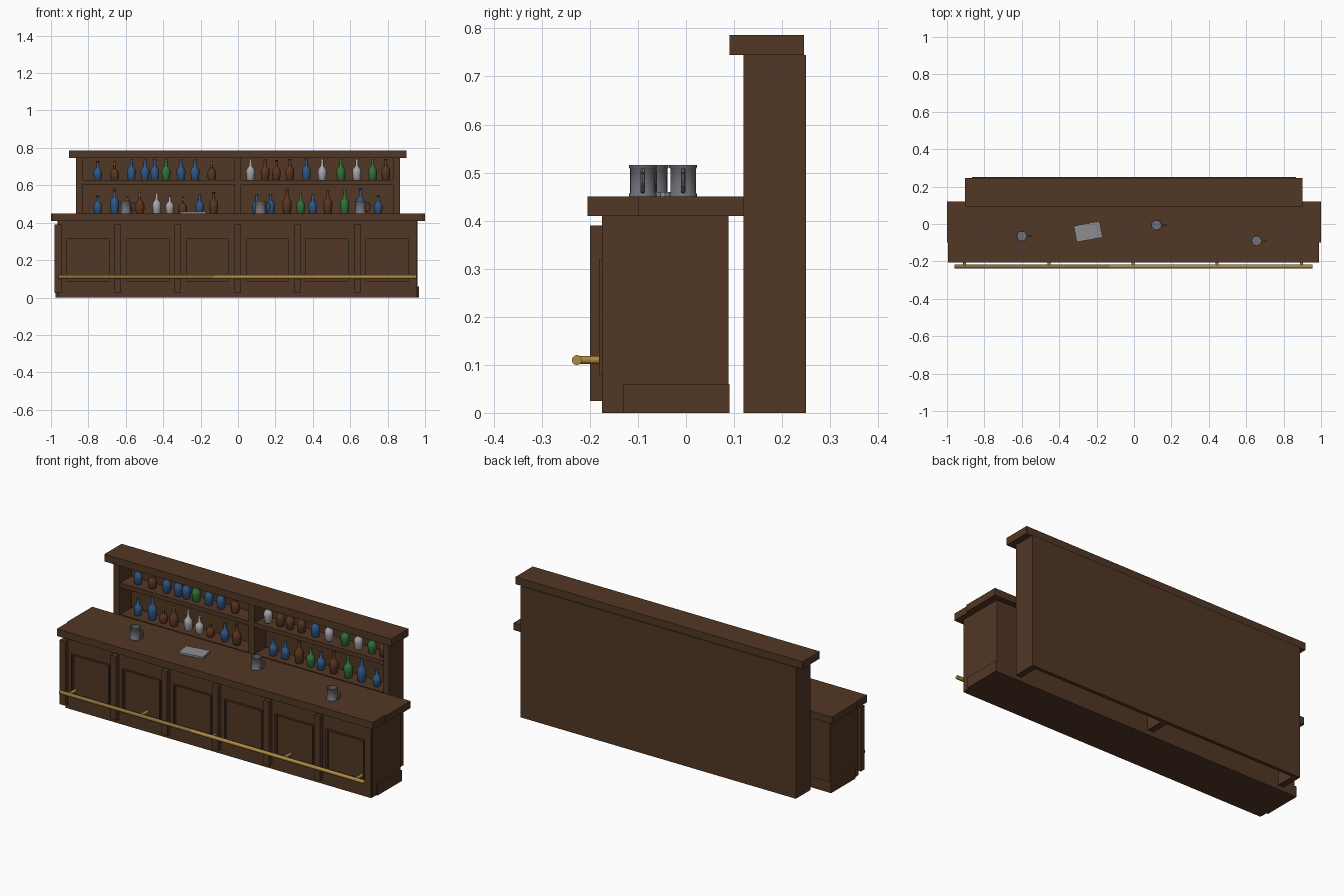
import bpy, bmesh, math
from mathutils import Matrix, Vector

if "Cube" in bpy.data.objects:
    bpy.data.objects.remove(bpy.data.objects["Cube"])


def material(name, rgb):
    m = bpy.data.materials.new(name)
    m.diffuse_color = (*rgb, 1)
    m.use_nodes = True
    m.node_tree.nodes["Principled BSDF"].inputs["Base Color"].default_value = m.diffuse_color
    return m


WOOD = material("dark wood", (0.085, 0.038, 0.018))
BLUE = material("blue glass", (0.028, 0.095, 0.23))
GREEN = material("green glass", (0.03, 0.17, 0.04))
BROWN = material("brown glass", (0.10, 0.036, 0.014))
CLEAR = material("clear glass", (0.38, 0.38, 0.41))
BRASS = material("brass", (0.42, 0.25, 0.055))
OLD_BRASS = material("aged brass", (0.27, 0.16, 0.04))
STEEL = material("pewter", (0.16, 0.16, 0.18))
CLOTH = material("grey cloth", (0.27, 0.27, 0.28))


def add_object(name, bm, mats, smooth=False):
    bmesh.ops.recalc_face_normals(bm, faces=bm.faces)
    me = bpy.data.meshes.new(name)
    bm.to_mesh(me)
    bm.free()
    for m in mats:
        me.materials.append(m)
    ob = bpy.data.objects.new(name, me)
    bpy.context.collection.objects.link(ob)
    if smooth:
        bpy.ops.object.select_all(action='DESELECT')
        ob.select_set(True)
        bpy.context.view_layer.objects.active = ob
        bpy.ops.object.shade_smooth_by_angle(angle=math.radians(40))
    return ob


def add_box(bm, x0, x1, y0, y1, z0, z1):
    mat = Matrix.Translation(((x0 + x1) / 2, (y0 + y1) / 2, (z0 + z1) / 2)) \
        @ Matrix.Diagonal((x1 - x0, y1 - y0, z1 - z0, 1))
    bmesh.ops.create_cube(bm, size=1, matrix=mat)


def boxes(name, items, mat=WOOD):
    bm = bmesh.new()
    for b in items:
        add_box(bm, *b)
    return add_object(name, bm, [mat])


def frame(x0, x1, z0, z1, wx, zb, zt, y0, y1):
    """Four bars around a rectangular opening."""
    return [(x0, x0 + wx, y0, y1, z0, z1), (x1 - wx, x1, y0, y1, z0, z1),
            (x0 + wx, x1 - wx, y0, y1, z0, zb), (x0 + wx, x1 - wx, y0, y1, zt, z1)]


def lathe(bm, profile, centre, segs=14, mat_index=0):
    """Revolve (radius, height) points; zero radius closes the end."""
    rings = []
    for r, z in profile:
        if r == 0:
            rings.append([bm.verts.new(centre + Vector((0, 0, z)))])
        else:
            rings.append([bm.verts.new(centre + Vector((r * math.cos(a), r * math.sin(a), z)))
                          for a in (2 * math.pi * k / segs for k in range(segs))])
    for a, b in zip(rings, rings[1:]):
        for k in range(segs):
            n = (k + 1) % segs
            if len(a) == 1:
                f = bm.faces.new((a[0], b[n], b[k]))
            elif len(b) == 1:
                f = bm.faces.new((a[k], a[n], b[0]))
            else:
                f = bm.faces.new((a[k], a[n], b[n], b[k]))
            f.material_index = mat_index


def cylinder(bm, p, q, r, segs=12):
    p, q = Vector(p), Vector(q)
    rot = (q - p).to_track_quat('Z', 'Y').to_matrix().to_4x4()
    bmesh.ops.create_cone(bm, cap_ends=True, segments=segs, radius1=r, radius2=r,
                          depth=(q - p).length, matrix=Matrix.Translation((p + q) / 2) @ rot)


# Counter body, plinth and top boards
boxes("counter_body", [(-0.965, 0.96, -0.165, 0.088, 0, 0.41)])
boxes("counter_plinth", [(-0.975, 0.968, -0.13, 0.09, 0, 0.06)])
boxes("counter_top", [(-0.995, 0.99, -0.205, -0.1, 0.41, 0.45),
                      (-1, 1, -0.1, 0.12, 0.41, 0.45)])

# Front bays: frame, moulding around the recess
bays, mouldings, pilasters = [], [], []
for i in range(6):
    x = -0.9625 + 0.32 * i
    end = min(x + 0.32, 0.962)
    bays += frame(x, end, 0, 0.41, 0.04, 0.08, 0.32, -0.175, -0.165)
    mouldings += frame(x + 0.04, end - 0.04, 0.08, 0.32, 0.007, 0.088, 0.312, -0.181, -0.165)
    pilasters.append((x - 0.0175, x + 0.0175, -0.2, -0.17, 0.025, 0.39))
boxes("front_frames", bays)
boxes("panel_mouldings", mouldings)
boxes("pilasters", pilasters)

# Foot rail and its brackets
for name, x0, x1, m in (("foot_rail_left", -0.96, -0.13, OLD_BRASS),
                        ("foot_rail_right", -0.13, 0.955, BRASS)):
    bm = bmesh.new()
    cylinder(bm, (x0, -0.227, 0.11), (x1, -0.227, 0.11), 0.0105)
    add_object(name, bm, [m], True)
bm = bmesh.new()
for i in range(5):
    x = -0.905 + 0.45 * i
    cylinder(bm, (x, -0.227, 0.11), (x, -0.165, 0.11), 0.008)
add_object("rail_brackets", bm, [BRASS], True)

# Back bar: sides, divider, back, shelves, cap
boxes("back_bar_uprights", [(-0.865, -0.83, 0.12, 0.25, 0, 0.745),
                            (0.83, 0.865, 0.12, 0.25, 0, 0.745),
                            (-0.02, 0.016, 0.125, 0.235, 0, 0.745)])
boxes("back_bar_panel", [(-0.83, 0.83, 0.23, 0.25, 0, 0.745)])
boxes("back_bar_shelves", [(-0.83, 0.83, 0.127, 0.23, z - 0.025, z) for z in (0.45, 0.628)])
boxes("back_bar_cap", [(-0.903, 0.9, 0.09, 0.245, 0.745, 0.786)])

# Bottles: x position, top height, colour key (S = brown with brass spout)
UPPER = [(-.75, .73, 'B'), (-.66, .73, 'S'), (-.57, .74, 'B'), (-.497, .74, 'B'),
         (-.445, .74, 'B'), (-.385, .74, 'G'), (-.305, .74, 'B'), (-.23, .74, 'B'),
         (-.14, .735, 'S'), (.067, .74, 'C'), (.145, .74, 'N'), (.205, .735, 'N'),
         (.277, .74, 'N'), (.365, .742, 'B'), (.45, .74, 'C'), (.55, .74, 'G'),
         (.635, .74, 'C'), (.72, .74, 'G'), (.79, .74, 'N')]
LOWER = [(-.75, .545, 'B'), (-.66, .582, 'B'), (-.59, .54, 'S'), (-.525, .57, 'S'),
         (-.435, .56, 'C'), (-.365, .545, 'C'), (-.295, .54, 'S'), (-.205, .55, 'B'),
         (-.13, .565, 'N'), (.1, .55, 'B'), (.175, .55, 'B'), (.262, .58, 'N'),
         (.335, .555, 'G'), (.4, .55, 'B'), (.48, .575, 'N'), (.57, .575, 'G'),
         (.655, .585, 'B'), (.75, .545, 'B')]
GLASS = {'B': BLUE, 'G': GREEN, 'N': BROWN, 'C': CLEAR, 'S': BROWN}
SHAPE = [(0, 0), (.75, 0), (.85, .03), (1, .35), (.98, .46), (.75, .56), (.36, .66),
         (.28, .93), (.36, .94), (.36, 1), (0, 1)]
SQUAT = [(0, 0), (.75, 0), (1, .15), (1, .35), (.8, .5), (.34, .6), (.28, .8), (0, .8)]
SPOUT = [(0, .8), (.3, .8), (.3, .86), (.13, .88), (.13, .95), (.3, .96), (.3, 1), (0, 1)]
for row, base, items in (("upper", 0.628, UPPER), ("lower", 0.45, LOWER)):
    for x, top, key in items:
        h = top - base
        r = 0.017 + 0.06 * h
        pos = Vector((x, 0.175, base))
        bm = bmesh.new()
        lathe(bm, [(a * r, b * h) for a, b in (SQUAT if key == 'S' else SHAPE)], pos)
        if key == 'S':
            lathe(bm, [(a * r, b * h) for a, b in SPOUT], pos, 10, 1)
        add_object(row + "_bottle", bm, [GLASS[key], BRASS], True)

# Mugs with a looped handle
MUG = [(0, 0), (.029, 0), (.029, .005), (.0265, .008), (.0265, .058), (.029, .061),
       (.029, .066), (.024, .066), (.024, .008), (0, .008)]
for x, y in ((-0.6, -0.065), (0.12, -0.006), (0.655, -0.09)):
    bm = bmesh.new()
    lathe(bm, MUG, Vector((x, y, 0.45)), 20)
    loop = [(.025, .056), (.044, .056), (.051, .048), (.05, .026), (.041, .013), (.025, .011)]
    pts = [Vector((x + a, y, 0.45 + b)) for a, b in loop]
    for p, q in zip(pts, pts[1:]):
        cylinder(bm, p, q, 0.0045, 8)
    add_object("mug", bm, [STEEL], True)

# Folded cloth with wavy edges
bm = bmesh.new()
rot = Matrix.Translation((-0.245, -0.041, 0.4555)) @ Matrix.Rotation(math.radians(10), 4, 'Z')
outline = []
for n, a, b in ((14, (-.07, -.044), (.07, -.044)), (9, (.07, -.044), (.07, .044)),
                (14, (.07, .044), (-.07, .044)), (9, (-.07, .044), (-.07, -.044))):
    for k in range(n):
        p = Vector(a).lerp(Vector(b), k / n)
        outline.append(p * (1.03 if k % 2 else 0.98))
face = bm.faces.new([bm.verts.new(rot @ Vector((p.x, p.y, -0.0055))) for p in outline])
ext = bmesh.ops.extrude_face_region(bm, geom=[face])
bmesh.ops.translate(bm, vec=(0, 0, 0.01),
                    verts=[v for v in ext['geom'] if isinstance(v, bmesh.types.BMVert)])
add_object("bar_cloth", bm, [CLOTH])
